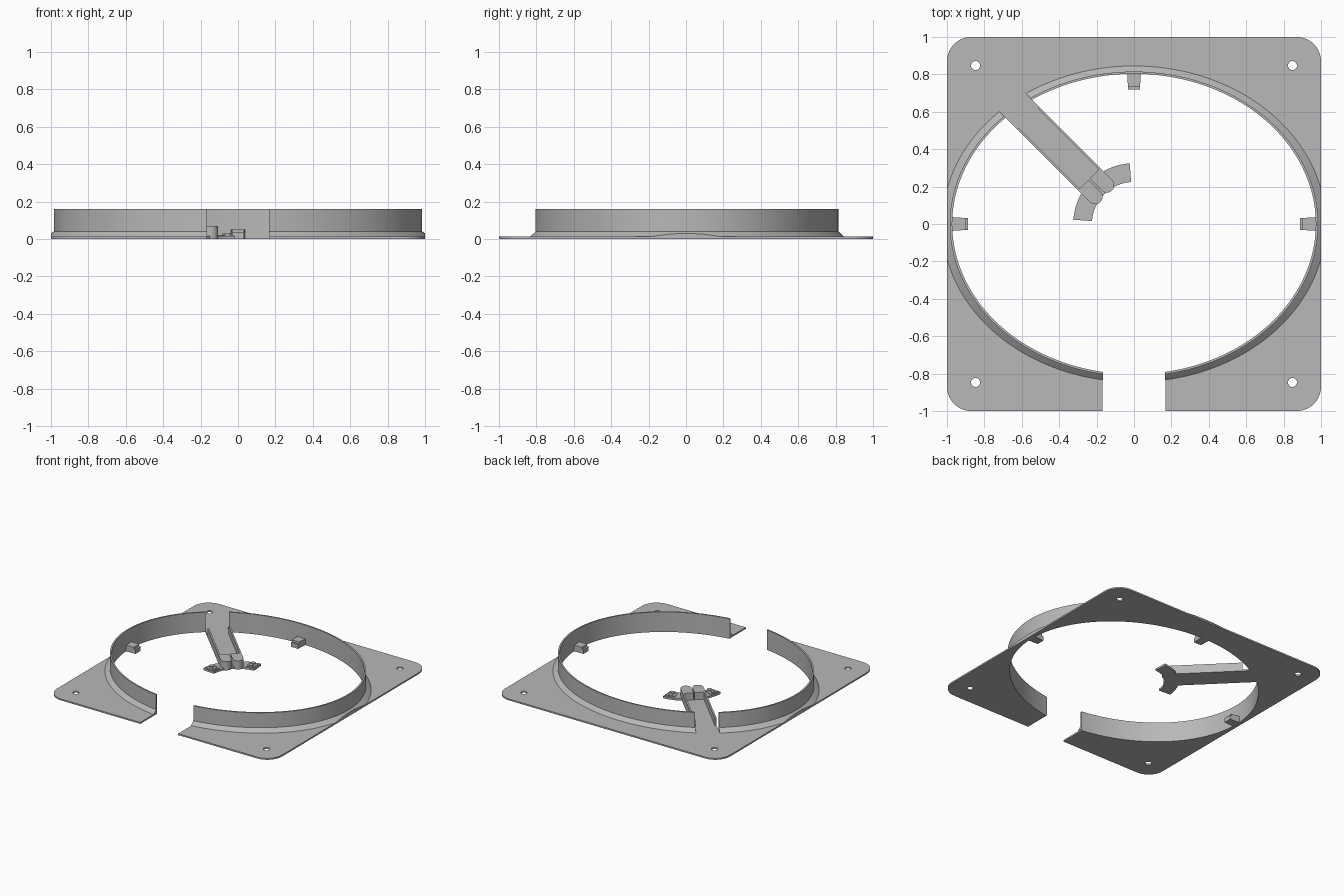
import bpy, bmesh
from math import cos, sin, pi, radians
from mathutils import Matrix

default = bpy.data.objects.get("Cube")
if default:
    bpy.data.objects.remove(default, do_unlink=True)

grey = bpy.data.materials.new("plain grey")
grey.use_nodes = True
grey.diffuse_color = (0.48, 0.48, 0.48, 1)
grey.node_tree.nodes["Principled BSDF"].inputs["Base Color"].default_value = (0.48, 0.48, 0.48, 1)

T = 0.012                              # sheet thickness
WALL_H = 0.16
DIAGONAL = Matrix.Rotation(radians(135), 4, "Z")   # arm runs along its local x


def finish(name, bm, matrix=None):
    bmesh.ops.recalc_face_normals(bm, faces=bm.faces)
    if matrix:
        bm.transform(matrix)
    mesh = bpy.data.meshes.new(name)
    bm.to_mesh(mesh)
    bm.free()
    mesh.materials.append(grey)
    ob = bpy.data.objects.new(name, mesh)
    bpy.context.collection.objects.link(ob)
    return ob


def prism(name, points, z0, z1, matrix=None):
    """Extrude a closed outline between two heights."""
    bm = bmesh.new()
    face = bm.faces.new([bm.verts.new((x, y, z0)) for x, y in points])
    up = bmesh.ops.extrude_face_region(bm, geom=[face])["geom"]
    bmesh.ops.translate(bm, vec=(0, 0, z1 - z0),
                        verts=[v for v in up if isinstance(v, bmesh.types.BMVert)])
    return finish(name, bm, matrix)


def box(name, x0, x1, y0, y1, z0, z1, matrix=None):
    return prism(name, [(x0, y0), (x1, y0), (x1, y1), (x0, y1)], z0, z1, matrix)


def arc(cx, cy, rx, ry, a0, a1, n):
    return [(cx + rx * cos(radians(a0 + (a1 - a0) * i / n)),
             cy + ry * sin(radians(a0 + (a1 - a0) * i / n))) for i in range(n + 1)]


def ellipse(cx, cy, rx, ry, n):
    return arc(cx, cy, rx, ry, 0, 360, n)[:-1]


def combine(ob, cutters, operation="DIFFERENCE"):
    """Apply boolean cutters, then discard them."""
    for c in cutters:
        c.hide_render = True
        mod = ob.modifiers.new("cut", "BOOLEAN")
        mod.operation, mod.object, mod.solver = operation, c, "EXACT"
    deps = bpy.context.evaluated_depsgraph_get()
    mesh = bpy.data.meshes.new_from_object(ob.evaluated_get(deps))
    ob.modifiers.clear()
    ob.data = mesh
    for c in cutters:
        bpy.data.objects.remove(c, do_unlink=True)


def smooth(ob):
    bpy.ops.object.select_all(action="DESELECT")
    ob.select_set(True)
    bpy.context.view_layer.objects.active = ob
    bpy.ops.object.shade_smooth_by_angle(angle=radians(30))


# Square base plate with rounded corners, oval opening, screw holes, front gap
R = 0.13
outline = []
for k, (sx, sy) in enumerate([(1, 1), (-1, 1), (-1, -1), (1, -1)]):
    outline += arc(sx * (1 - R), sy * (1 - R), R, R, 90 * k, 90 * k + 90, 10)
plate = prism("base_plate", outline, 0, T)
cuts = [prism("opening_cutter", ellipse(0, 0, 0.972, 0.803, 144), -0.1, 0.1),
        box("gap_cutter", -0.168, 0.168, -1.2, -0.5, -0.1, 0.1)]
for sx in (-1, 1):
    for sy in (-1, 1):
        cuts.append(prism("hole_cutter", ellipse(sx * 0.847, sy * 0.847, 0.024, 0.024, 24), -0.1, 0.1))
combine(plate, cuts)

# Oval wall with a sloped foot, swept around the opening
section = [(0.972, 0.803, T), (0.972, 0.803, WALL_H), (0.985, 0.815, WALL_H),
           (0.985, 0.815, 0.04), (1.025, 0.845, T)]
bm = bmesh.new()
loops = [[bm.verts.new((x, y, z)) for x, y in ellipse(0, 0, rx, ry, 144)] for rx, ry, z in section]
for a, b in zip(loops, loops[1:] + loops[:1]):
    for i in range(len(a)):
        j = (i + 1) % len(a)
        bm.faces.new((a[i], a[j], b[j], b[i]))
wall = finish("oval_wall", bm)
combine(wall, [box("trim_cutter", -1, 1, -1, 1, -0.1, 0.3)], "INTERSECT")
combine(wall, [box("front_gap_cutter", -0.165, 0.165, -1.2, -0.5, -0.1, 0.3),
               box("arm_gap_cutter", 0.6, 1.3, -0.085, 0.085, -0.1, 0.3, DIAGONAL)])
smooth(wall)

# Diagonal arm: floor, side walls and two rounded end posts
box("arm_floor", 0.27, 0.92, -0.085, 0.085, 0, T, DIAGONAL)
for side, tag in ((1, "left"), (-1, "right")):
    low, high = sorted((side * 0.072, side * 0.085))
    box(f"arm_rail_{tag}", 0.26, 0.80, low, high, 0, 0.07, DIAGONAL)
    post = arc(0.25, side * 0.044, 0.04, 0.04, 90, 270, 16)
    post += [(0.34, side * 0.044 - 0.04), (0.34, side * 0.044 + 0.04)]
    smooth(prism(f"arm_post_{tag}", post, 0, 0.07, DIAGONAL))

# Curved bracket at the arm tip with raised pads and bosses
bracket = arc(0, 0, 0.325, 0.325, -41, 41, 24) + arc(0, 0, 0.225, 0.225, 41, -41, 24)
prism("tip_bracket", bracket, 0, 0.016, DIAGONAL)
for side, tag in ((1, "left"), (-1, "right")):
    turn = DIAGONAL @ Matrix.Rotation(radians(side * 32), 4, "Z")
    pad = arc(0, 0, 0.312, 0.312, -7, 7, 6) + arc(0, 0, 0.235, 0.235, 7, -7, 6)
    prism(f"bracket_pad_{tag}", pad, 0.01, 0.022, turn)
    for i, r in enumerate((0.253, 0.293)):
        smooth(prism(f"bracket_boss_{tag}_{i + 1}", ellipse(r, 0, 0.017, 0.017, 20), 0.01, 0.03, turn))

# Small clips on the inside of the wall: left, back and right
for name, angle, reach in (("clip_left", 0, 0.98), ("clip_back", 90, 0.81), ("clip_right", 180, 0.98)):
    turn = Matrix.Rotation(radians(angle), 4, "Z")
    prism(name, [(reach, -0.037), (reach, 0.037), (reach - 0.078, 0.032), (reach - 0.078, -0.032)],
          0, 0.05, turn)
    box(name + "_lip", reach - 0.092, reach - 0.078, -0.032, 0.032, 0, 0.035, turn)
